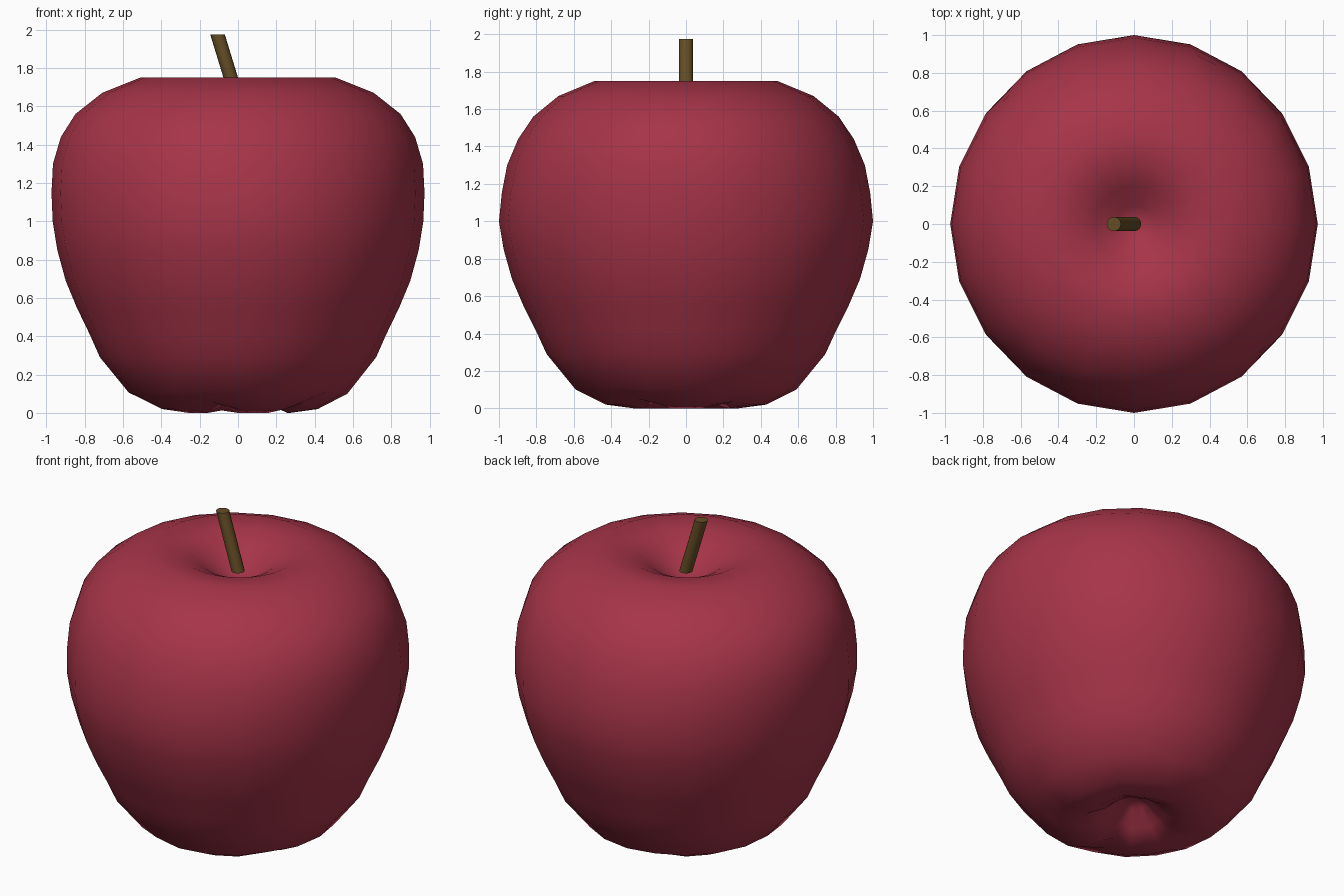
import bpy, bmesh
from math import sin, cos, pi

if "Cube" in bpy.data.objects:
    bpy.data.objects.remove(bpy.data.objects["Cube"])


def finish(name, bm, color, smooth_angle):
    bmesh.ops.recalc_face_normals(bm, faces=bm.faces)
    mesh = bpy.data.meshes.new(name)
    bm.to_mesh(mesh)
    bm.free()
    ob = bpy.data.objects.new(name, mesh)
    bpy.context.collection.objects.link(ob)
    mat = bpy.data.materials.new(name + "_color")
    mat.diffuse_color = (*color, 1)
    mat.use_nodes = True
    mat.node_tree.nodes["Principled BSDF"].inputs["Base Color"].default_value = mat.diffuse_color
    mesh.materials.append(mat)
    bpy.ops.object.select_all(action='DESELECT')
    ob.select_set(True)
    bpy.context.view_layer.objects.active = ob
    bpy.ops.object.shade_smooth_by_angle(angle=smooth_angle)


def loft(bm, rings):
    for a, b in zip(rings, rings[1:]):
        n = len(a)
        for i in range(n):
            bm.faces.new((a[i], a[(i + 1) % n], b[(i + 1) % n], b[i]))


def fan(bm, ring, tip):
    for i in range(len(ring)):
        bm.faces.new((ring[i], ring[(i + 1) % len(ring)], tip))


# Fruit: 20-sided lathe; radius, height, groove depth on the underside
SIDES = 20
profile = [(.09, .13, .02), (.18, .05, .035), (.28, .0, .04), (.43, .02, .035),
           (.59, .10, .01), (.745, .29, 0), (.80, .41, 0), (.87, .55, 0),
           (.93, .69, 0), (.975, .85, 0), (1, 1, 0), (.997, 1.15, 0),
           (.98, 1.30, 0), (.93, 1.44, 0), (.85, 1.56, 0), (.71, 1.67, 0),
           (.51, 1.75, 0), (.34, 1.735, 0), (.21, 1.675, 0), (.10, 1.59, 0)]
bm = bmesh.new()
rings = []
for r, z, groove in profile:
    t = min(max((z - 1) / .5, 0), 1)
    ring = []
    for i in range(SIDES):
        a = 2 * pi * i / SIDES
        # five grooves, stronger towards the front
        lift = groove * max(0, -cos(5 * a)) * (.65 - .35 * sin(a))
        ring.append(bm.verts.new((r * cos(a) * (.967 + .03 * t),
                                  r * sin(a) * (1 - .04 * t), z + lift)))
    rings.append(ring)
loft(bm, rings)
fan(bm, rings[0], bm.verts.new((0, 0, .16)))
fan(bm, rings[-1], bm.verts.new((0, 0, 1.555)))
finish("fruit", bm, (.38, .034, .065), pi)

# Stem: slanted cylinder with level ends
bm = bmesh.new()
rings = [[bm.verts.new((x + .038 * cos(2 * pi * i / 16), .038 * sin(2 * pi * i / 16), z))
          for i in range(16)] for x, z in ((0, 1.625), (-.107, 1.975))]
loft(bm, rings)
for ring in rings:
    bm.faces.new(ring)
finish("stem", bm, (.13, .075, .018), pi / 6)
